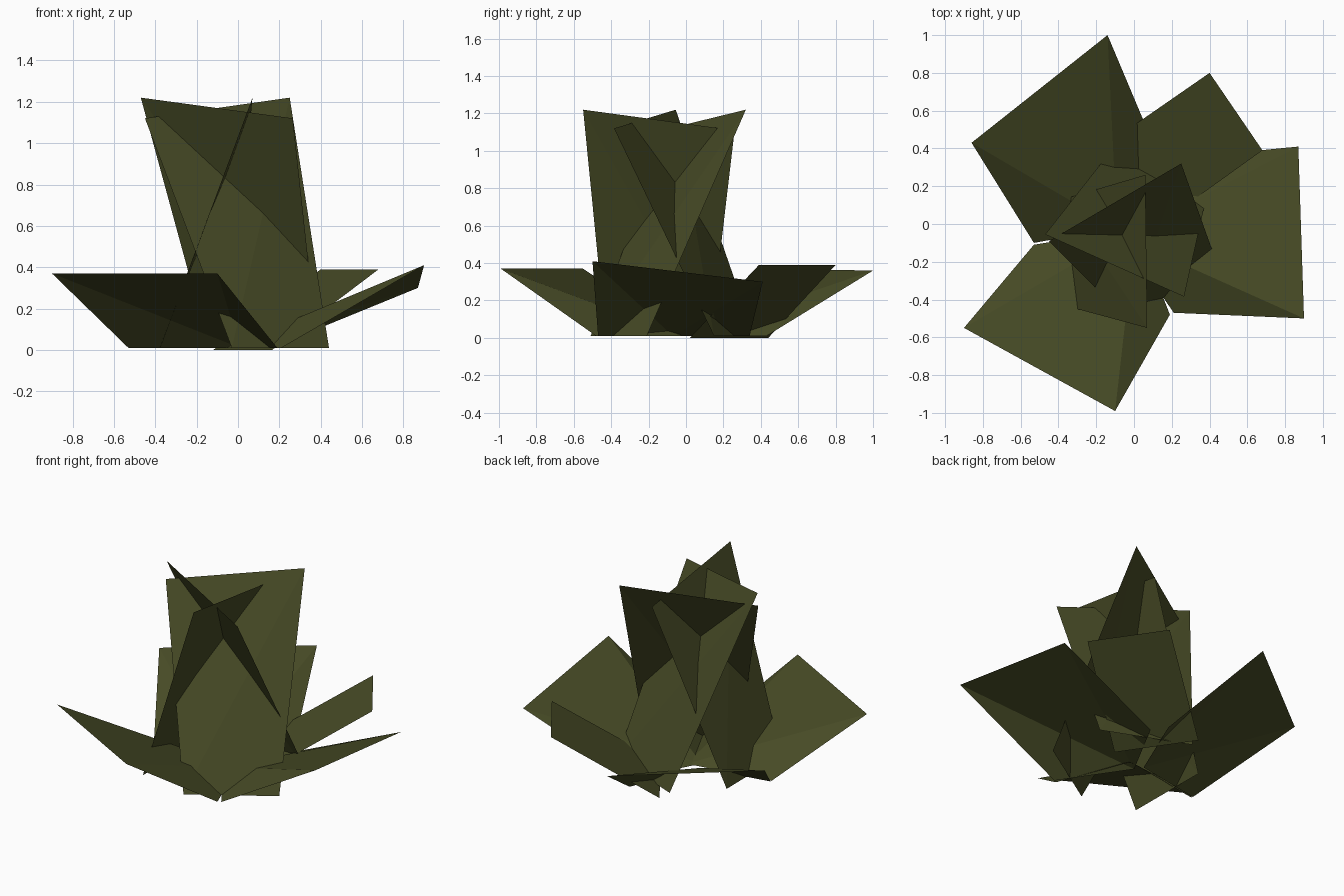
import bpy

if "Cube" in bpy.data.objects:
    bpy.data.objects.remove(bpy.data.objects["Cube"])

# One flat olive colour for the whole plant
olive = bpy.data.materials.new("olive green")
olive.diffuse_color = (0.063, 0.070, 0.019, 1.0)
olive.use_nodes = True
olive.node_tree.nodes["Principled BSDF"].inputs["Base Color"].default_value = olive.diffuse_color


def make_leaf(name, verts, faces):
    """A single-sheet, flat-shaded leaf card."""
    mesh = bpy.data.meshes.new(name)
    mesh.from_pydata(verts, [], faces)
    mesh.materials.append(olive)
    mesh.update()
    obj = bpy.data.objects.new(name, mesh)
    bpy.context.collection.objects.link(obj)
    return obj


def card(name, base_a, base_b, tip_b, tip_a):
    """Plain four-cornered leaf."""
    return make_leaf(name, [base_a, base_b, tip_b, tip_a], [(0, 1, 2), (0, 2, 3)])


def folded(name, base_a, base_b, tip_b, tip_a, root):
    """Spreading leaf creased from its root to both outer corners."""
    return make_leaf(name, [root, base_a, tip_a, tip_b, base_b],
                     [(0, 2, 1), (0, 3, 2), (0, 4, 3)])


# Spreading lower leaves
folded("spreading_leaf_back_left", (0.10, 0.43, 0.01), (-0.53, -0.10, 0.01),
       (-0.86, 0.43, 0.37), (-0.14, 1.00, 0.36), (-0.09, -0.02, 0.01))
folded("spreading_leaf_front_left", (-0.53, -0.11, 0.01), (0.19, -0.48, 0.01),
       (-0.10, -0.99, 0.37), (-0.90, -0.55, 0.37), (0.01, -0.02, 0.01))
folded("spreading_leaf_right", (0.21, -0.47, 0.01), (0.16, 0.34, 0.01),
       (0.87, 0.41, 0.30), (0.90, -0.50, 0.41), (-0.06, -0.07, 0.01))
card("spreading_leaf_back_right", (0.165, 0.02, 0.0), (-0.12, 0.44, 0.0),
     (0.40, 0.80, 0.39), (0.68, 0.39, 0.39))

# Upright inner leaves, leaning across each other
card("upright_leaf_front", (-0.03, -0.51, 0.01), (0.44, -0.21, 0.01),
     (0.25, 0.32, 1.22), (-0.45, -0.09, 1.12))
card("upright_leaf_back", (0.385, 0.15, 0.01), (-0.14, 0.365, 0.01),
     (-0.47, -0.055, 1.22), (0.265, -0.385, 1.12))
card("upright_leaf_left", (-0.38, 0.13, 0.01), (-0.375, -0.43, 0.01),
     (0.07, -0.55, 1.22), (0.06, 0.26, 1.11))
